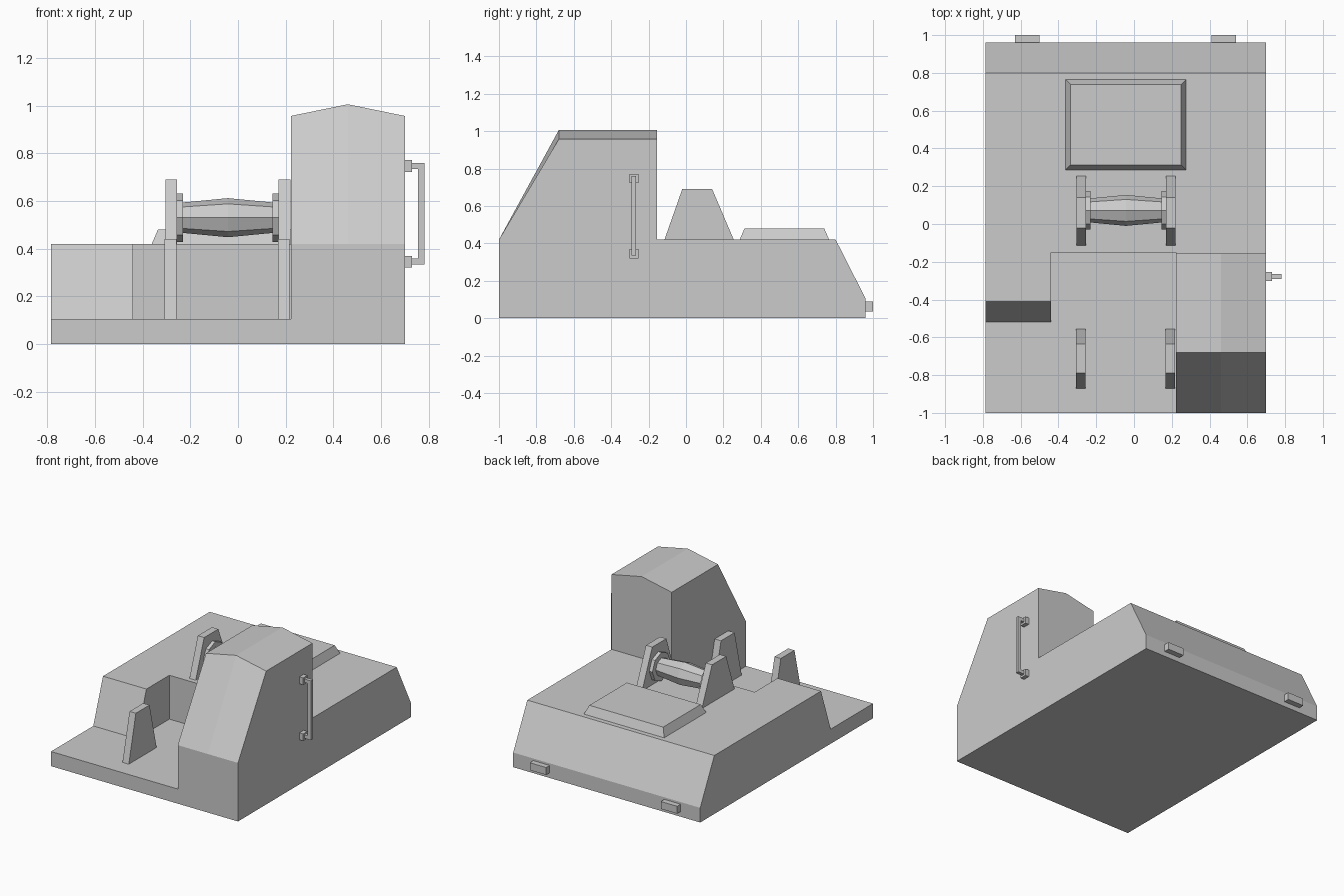
import bpy, bmesh
from math import sin, cos, pi

if "Cube" in bpy.data.objects:
    bpy.data.objects.remove(bpy.data.objects["Cube"])


def loft(name, stations):
    """Closed solid from (x, [(y, z), ...]) sections placed along x."""
    bm = bmesh.new()
    rings = [[bm.verts.new((x, y, z)) for y, z in pts] for x, pts in stations]
    n = len(rings[0])
    for a, b in zip(rings, rings[1:]):
        for i in range(n):
            j = (i + 1) % n
            bm.faces.new((a[i], a[j], b[j], b[i]))
    bm.faces.new(rings[0])
    bm.faces.new(rings[-1])
    bmesh.ops.recalc_face_normals(bm, faces=bm.faces)
    me = bpy.data.meshes.new(name)
    bm.to_mesh(me)
    bm.free()
    ob = bpy.data.objects.new(name, me)
    bpy.context.collection.objects.link(ob)
    return ob


def prism(name, x0, x1, pts):
    return loft(name, [(x0, pts), (x1, pts)])


def box(name, x0, x1, y0, y1, z0, z1):
    return prism(name, x0, x1, [(y0, z0), (y1, z0), (y1, z1), (y0, z1)])


def octagon(r, cy=0.072, cz=0.53):
    return [(cy + r * cos(i * pi / 4), cz + r * sin(i * pi / 4)) for i in range(8)]


# Hull: three side-by-side sections sharing the same tail
tail = [(0.80, 0.42), (0.96, 0.105), (0.96, 0)]
front = [(-1, 0), (-1, 0.105)]
hull = prism("hull", -0.785, -0.44,
             front + [(-0.52, 0.105), (-0.41, 0.42)] + tail)
bay = prism("bay_section", -0.44, 0.222,
            front + [(-0.15, 0.105), (-0.15, 0.42)] + tail)


# Cab section with a ridged roof
def cab_profile(roof):
    return [(-1, 0), (-1, 0.42), (-0.68, roof), (-0.155, roof), (-0.155, 0.42)] + tail


cab = loft("cab_section", [(0.222, cab_profile(0.957)),
                           (0.461, cab_profile(1.006)),
                           (0.70, cab_profile(0.957))])

# Join the sections into one skin
for part in (bay, cab):
    mod = hull.modifiers.new("join", 'BOOLEAN')
    mod.operation = 'UNION'
    mod.solver = 'EXACT'
    mod.object = part
    bpy.context.view_layer.objects.active = hull
    bpy.ops.object.modifier_apply(modifier=mod.name)
    bpy.data.objects.remove(part)

# Tapered brackets, rear pair on the deck and front pair on the bay floor
for side, x in (("left", -0.305), ("right", 0.17)):
    prism("rear_bracket_" + side, x, x + 0.05,
          [(-0.115, 0.42), (-0.02, 0.69), (0.14, 0.69), (0.255, 0.42)])
    prism("front_bracket_" + side, x - 0.003, x + 0.047,
          [(-0.87, 0.105), (-0.79, 0.44), (-0.635, 0.44), (-0.555, 0.105)])

# Eight-sided barrel roller with end flanges
loft("roller", [(-0.255, octagon(0.102)), (-0.23, octagon(0.102)),
                (-0.23, octagon(0.064)), (-0.042, octagon(0.082)),
                (0.145, octagon(0.064)), (0.145, octagon(0.102)),
                (0.17, octagon(0.102))])

# Rear deck hatch with sloped edges
hatch = box("deck_hatch", -0.362, 0.276, 0.287, 0.765, 0.42, 0.48)
for v in hatch.data.vertices:
    if v.co.z > 0.45:
        v.co.x += 0.026 if v.co.x < 0 else -0.026
        v.co.y += 0.026 if v.co.y < 0.5 else -0.026

# Rear lamps
for side, x in (("left", -0.63), ("right", 0.41)):
    box("rear_lamp_" + side, x, x + 0.13, 0.96, 1.0, 0.037, 0.09)

# Grab handle on the cab side
for end, z in (("lower", 0.32), ("upper", 0.722)):
    box("handle_mount_" + end, 0.70, 0.73, -0.303, -0.254, z, z + 0.05)
bar = [(0.73, 0.334), (0.782, 0.334), (0.782, 0.76), (0.73, 0.76),
       (0.73, 0.735), (0.756, 0.735), (0.756, 0.359), (0.73, 0.359)]
grip = prism("handle_bar", -0.291, -0.266, bar)
for v in grip.data.vertices:  # turn the profile from yz into xz
    v.co.x, v.co.y = v.co.y, v.co.x
grip.data.flip_normals()
